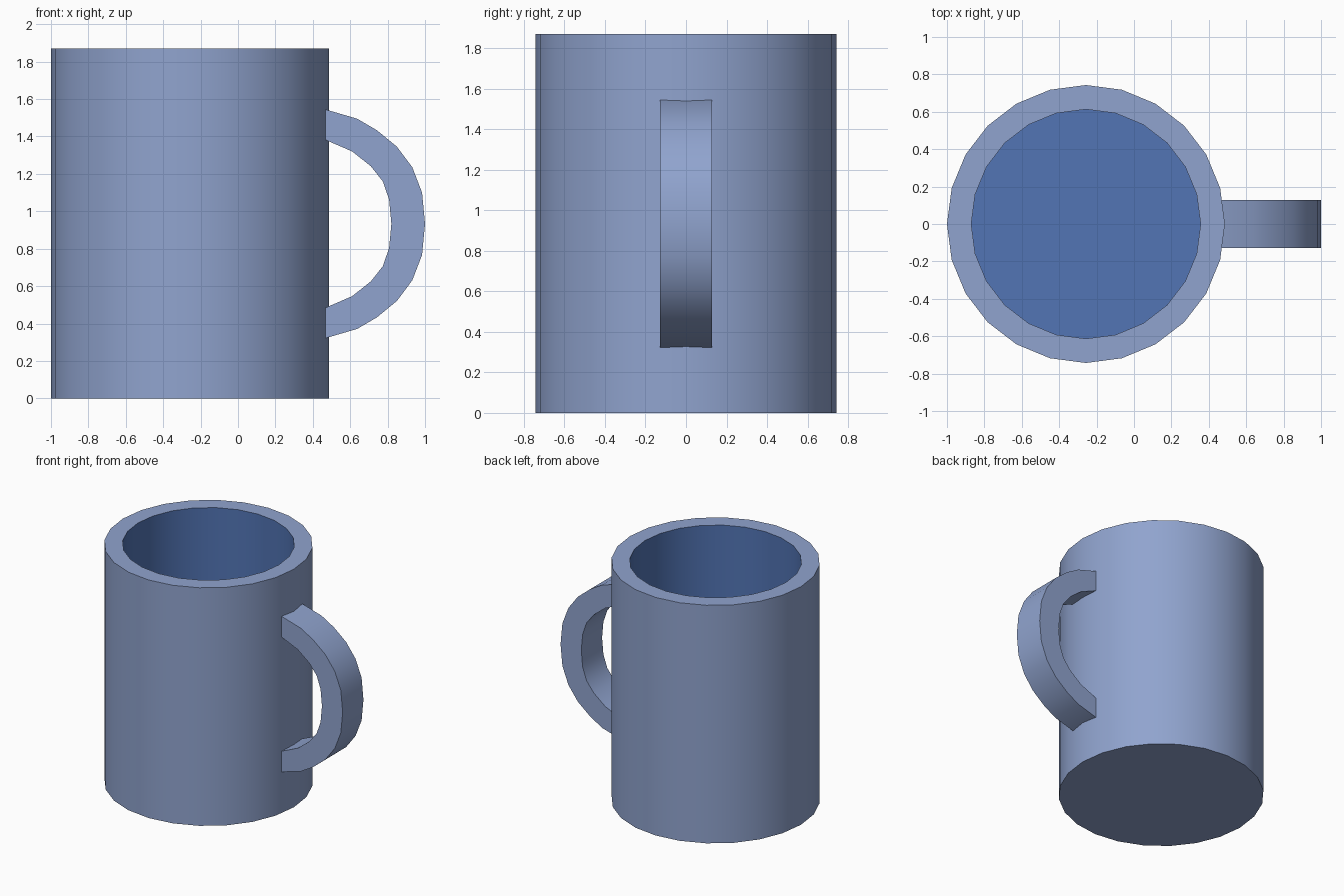
import bpy, bmesh, math

if "Cube" in bpy.data.objects:
    bpy.data.objects.remove(bpy.data.objects["Cube"])

SIDES = 24
CX, R_OUT, R_IN = -0.257, 0.743, 0.613
HEIGHT, FLOOR = 1.87, 0.13
HANDLE_Z, HANDLE_HALF = 0.933, 0.129


def material(name, rgb):
    m = bpy.data.materials.new(name)
    m.diffuse_color = (*rgb, 1)
    m.use_nodes = True
    m.node_tree.nodes["Principled BSDF"].inputs["Base Color"].default_value = m.diffuse_color
    return m


glaze = material("light_blue_glaze", (0.28, 0.37, 0.62))
inside = material("deep_blue_inside", (0.084, 0.176, 0.46))


def finish(bm, name, mats):
    bmesh.ops.recalc_face_normals(bm, faces=bm.faces)
    mesh = bpy.data.meshes.new(name)
    bm.to_mesh(mesh)
    bm.free()
    for m in mats:
        mesh.materials.append(m)
    ob = bpy.data.objects.new(name, mesh)
    bpy.context.collection.objects.link(ob)
    bpy.ops.object.select_all(action='DESELECT')
    ob.select_set(True)
    bpy.context.view_layer.objects.active = ob
    bpy.ops.object.shade_smooth_by_angle(angle=math.radians(35))
    return ob


# Cup: lathed wall with a closed base and an inner floor
bm = bmesh.new()
rings = []
for r, z in [(R_OUT, 0), (R_OUT, HEIGHT), (R_IN, HEIGHT), (R_IN, FLOOR)]:
    rings.append([bm.verts.new((CX + r * math.cos(2 * math.pi * i / SIDES),
                                r * math.sin(2 * math.pi * i / SIDES), z))
                  for i in range(SIDES)])
for k, (a, b) in enumerate(zip(rings, rings[1:])):
    for i in range(SIDES):
        j = (i + 1) % SIDES
        f = bm.faces.new((a[i], a[j], b[j], b[i]))
        f.material_index = 1 if k == 2 else 0
bm.faces.new(rings[0])
bm.faces.new(rings[3]).material_index = 1
finish(bm, "cup", [glaze, inside])

# Handle: upper half outline (x, height above middle), mirrored downwards
outer = [(0.43, 0.622), (0.476, 0.609), (0.637, 0.562), (0.743, 0.5),
         (0.85, 0.412), (0.932, 0.302), (0.984, 0.167), (1.0, 0)]
inner = [(0.43, 0.465), (0.474, 0.446), (0.61, 0.387), (0.71, 0.308),
         (0.774, 0.227), (0.808, 0.129), (0.82, 0)]


def mirrored(pts):
    return pts + [(x, -z) for x, z in reversed(pts[:-1])]


outline = mirrored(outer) + mirrored(inner)[::-1]
bm = bmesh.new()
face = bm.faces.new([bm.verts.new((x, -HANDLE_HALF, HANDLE_Z + z)) for x, z in outline])
ext = bmesh.ops.extrude_face_region(bm, geom=[face], use_keep_orig=True)
for v in ext["geom"]:
    if isinstance(v, bmesh.types.BMVert):
        v.co.y = HANDLE_HALF
finish(bm, "handle", [glaze])
